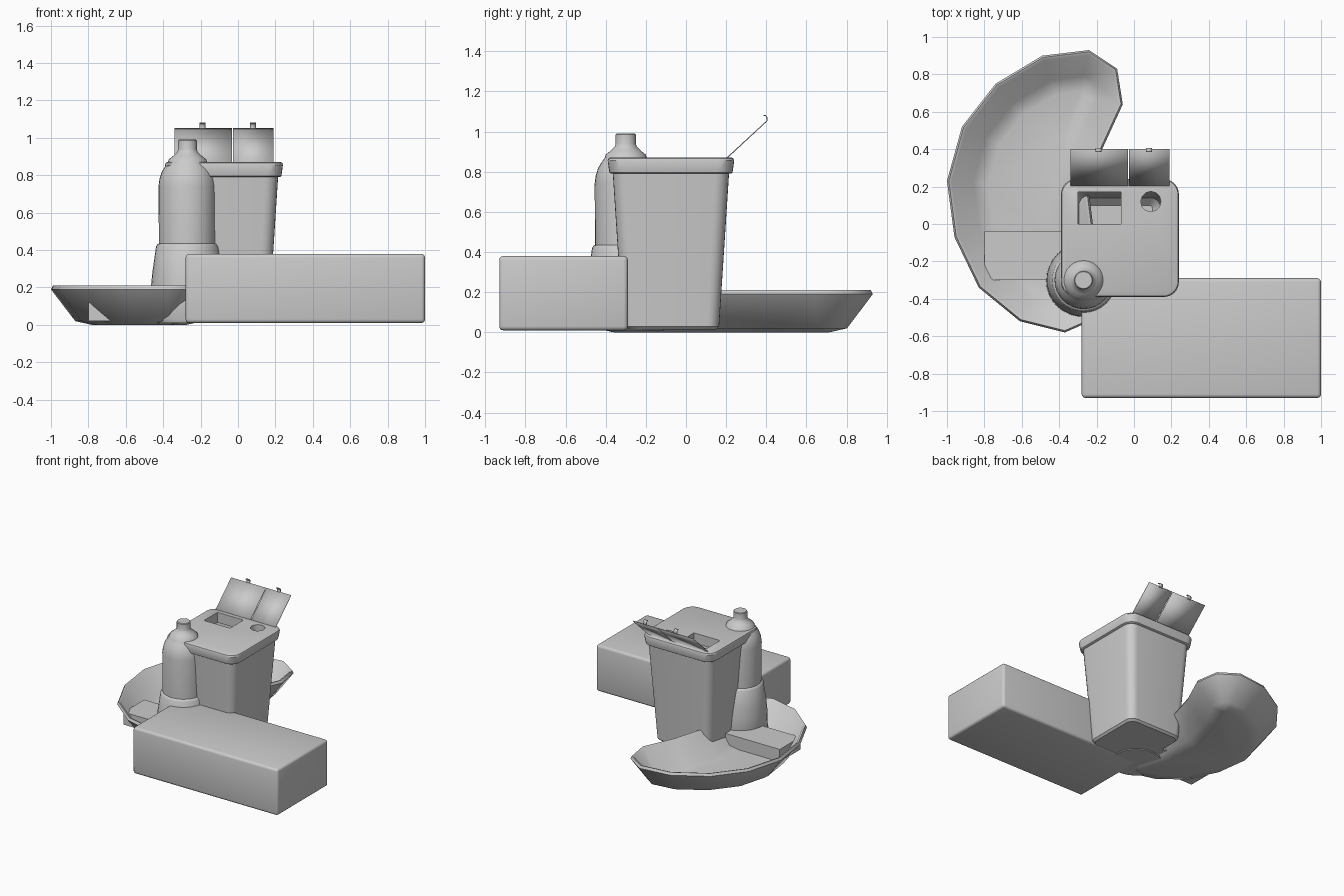
import bpy, bmesh, math
from mathutils import Vector

if "Cube" in bpy.data.objects:
    bpy.data.objects.remove(bpy.data.objects["Cube"])


def finish(name, bm, angle=35):
    bmesh.ops.recalc_face_normals(bm, faces=bm.faces)
    me = bpy.data.meshes.new(name)
    bm.to_mesh(me)
    bm.free()
    ob = bpy.data.objects.new(name, me)
    bpy.context.collection.objects.link(ob)
    shade(ob, angle)
    return ob


def shade(ob, angle=35):
    bpy.ops.object.select_all(action='DESELECT')
    ob.select_set(True)
    bpy.context.view_layer.objects.active = ob
    bpy.ops.object.shade_smooth_by_angle(angle=math.radians(angle))


def loft(name, rings, angle=35):
    """Skin a list of equal-length rings and cap both ends."""
    bm = bmesh.new()
    loops = [[bm.verts.new(p) for p in r] for r in rings]
    n = len(loops[0])
    for a, b in zip(loops, loops[1:]):
        for i in range(n):
            j = (i + 1) % n
            bm.faces.new((a[i], a[j], b[j], b[i]))
    bm.faces.new(loops[0])
    bm.faces.new(loops[-1])
    return finish(name, bm, angle)


def rounded_square(cx, cy, half, r, z, seg=6):
    pts = []
    for k, (sx, sy) in enumerate(((1, 1), (-1, 1), (-1, -1), (1, -1))):
        for i in range(seg + 1):
            a = math.pi / 2 * (k + i / seg)
            pts.append((cx + sx * (half - r) + r * math.cos(a),
                        cy + sy * (half - r) + r * math.sin(a), z))
    return pts


def circle(cx, cy, r, z, n=32):
    return [(cx + r * math.cos(2 * math.pi * i / n),
             cy + r * math.sin(2 * math.pi * i / n), z) for i in range(n)]


def box(name, lo, hi, bevel=0.0):
    bm = bmesh.new()
    bmesh.ops.create_cube(bm, size=1)
    for v in bm.verts:
        v.co = [(l + h) / 2 + c * (h - l) for l, h, c in zip(lo, hi, v.co)]
    if bevel:
        bmesh.ops.bevel(bm, geom=bm.edges[:], offset=bevel, segments=3,
                        profile=0.5, affect='EDGES')
    return finish(name, bm)


def inset(outline, d, z):
    pts = []
    n = len(outline)
    for i, p in enumerate(outline):
        a, b = Vector(outline[i - 1]), Vector(outline[(i + 1) % n])
        t = (b - a).normalized()
        pts.append((p[0] - t.y * d, p[1] + t.x * d, z))
    return pts


# Carton in front
box("carton", (-0.28, -0.93, 0.01), (1.0, -0.29, 0.38), 0.02)

# Kidney-shaped dish
outline = [(-0.06, 0.64), (-0.09, 0.83), (-0.24, 0.93), (-0.49, 0.90),
           (-0.74, 0.75), (-0.92, 0.52), (-1.0, 0.23), (-0.96, -0.07),
           (-0.83, -0.34), (-0.61, -0.52), (-0.37, -0.58), (-0.21, -0.51),
           (-0.14, -0.33), (-0.21, -0.08), (-0.24, 0.16), (-0.17, 0.40)]
dish = [(0.22, 0.0), (0.13, 0.02), (0.0, 0.19), (0.01, 0.21),
        (0.025, 0.205), (0.14, 0.035), (0.22, 0.02)]
loft("kidney_dish", [inset(outline, d, z) for d, z in dish], 50)

# Pad lying in the dish
box("pad", (-0.80, -0.30, 0.02), (-0.25, -0.04, 0.12))

# Bottle
profile = [(0.19, 0.01), (0.20, 0.03), (0.195, 0.21), (0.188, 0.28),
           (0.168, 0.42), (0.16, 0.432), (0.153, 0.435), (0.155, 0.74),
           (0.15, 0.78), (0.137, 0.82), (0.118, 0.85), (0.105, 0.87),
           (0.10, 0.885), (0.075, 0.905), (0.055, 0.925), (0.05, 0.94),
           (0.05, 0.985), (0.045, 0.99)]
loft("bottle", [circle(-0.27, -0.30, r, z) for r, z in profile])

# Tapered hollow bin
C = (-0.075, -0.075)
body = [(0.225, 0.06, 0.015), (0.24, 0.06, 0.03), (0.29, 0.07, 0.80),
        (0.272, 0.06, 0.80), (0.215, 0.05, 0.08), (0.175, 0.02, 0.04)]
loft("bin_body", [rounded_square(*C, h, r, z) for h, r, z in body])

# Lid with a square and a round opening
rim = [(0.298, 0.07, 0.79), (0.306, 0.08, 0.795), (0.309, 0.08, 0.81),
       (0.315, 0.08, 0.855), (0.311, 0.08, 0.866), (0.302, 0.075, 0.871)]
lid = loft("bin_lid", [rounded_square(*C, h, r, z) for h, r, z in rim])
cutters = [box("square_cutter", (-0.30, 0.0, 0.7), (-0.07, 0.17, 1.0)),
           loft("round_cutter", [circle(0.09, 0.12, 0.054, z, 12) for z in (0.7, 1.0)])]
for c in cutters:
    m = lid.modifiers.new(c.name, 'BOOLEAN')
    m.operation, m.object, m.solver = 'DIFFERENCE', c, 'EXACT'
    bpy.context.view_layer.objects.active = lid
    bpy.ops.object.modifier_apply(modifier=m.name)
for c in cutters:
    bpy.data.objects.remove(c)
shade(lid)


def strip(name, x0, x1, path, t):
    """Thin sheet following a y-z path."""
    bm = bmesh.new()
    rows = [[bm.verts.new((x, y, z)) for x in (x0, x1)] for y, z in path]
    for a, b in zip(rows, rows[1:]):
        bm.faces.new((a[0], a[1], b[1], b[0]))
    ob = finish(name, bm)
    m = ob.modifiers.new("thickness", 'SOLIDIFY')
    m.thickness, m.offset = t, 0


# Open lid flaps with small catches
hook = [(0.395, 1.045), (0.404, 1.055), (0.403, 1.07), (0.396, 1.079), (0.386, 1.08)]
for side, x0, x1, xc in (("left", -0.34, -0.033, -0.19), ("right", -0.027, 0.19, 0.08)):
    strip(side + "_flap", x0, x1, [(0.20, 0.865), (0.40, 1.05)], 0.005)
    strip(side + "_catch", xc - 0.015, xc + 0.015, hook, 0.005)
